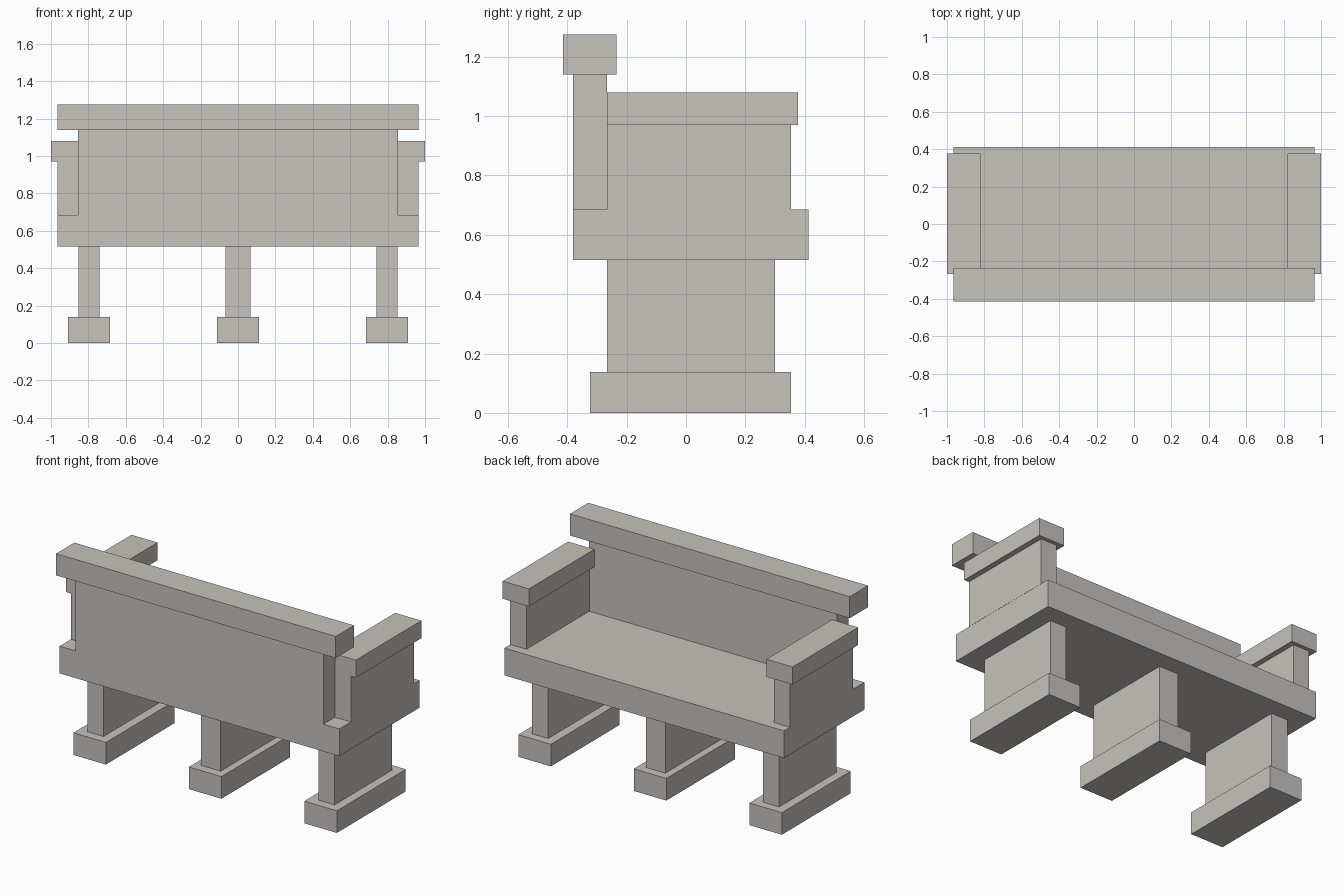
import bpy
import bmesh
from mathutils import Vector

default = bpy.data.objects.get("Cube")
if default:
    bpy.data.objects.remove(default, do_unlink=True)

stone = bpy.data.materials.new("warm grey stone")
stone.use_nodes = True
colour = (0.57, 0.54, 0.51, 1)
stone.diffuse_color = colour
stone.node_tree.nodes["Principled BSDF"].inputs["Base Color"].default_value = colour


def block(name, x, y, z):
    """Box spanning the given (low, high) ranges."""
    low, high = Vector((x[0], y[0], z[0])), Vector((x[1], y[1], z[1]))
    bm = bmesh.new()
    bmesh.ops.create_cube(bm, size=1)
    bmesh.ops.scale(bm, vec=high - low, verts=bm.verts)
    bmesh.ops.translate(bm, vec=(low + high) / 2, verts=bm.verts)
    mesh = bpy.data.meshes.new(name)
    bm.to_mesh(mesh)
    bm.free()
    mesh.materials.append(stone)
    obj = bpy.data.objects.new(name, mesh)
    bpy.context.collection.objects.link(obj)


def around(centre, width):
    return centre - width / 2, centre + width / 2


# Heights where the parts meet
foot_top, seat_bottom, seat_top = 0.138, 0.515, 0.685
arm_bottom, arm_top = 0.97, 1.08
back_top, rail_top = 1.14, 1.275
back_inner = -0.267

# Seat slab, backrest and top rail
block("seat", around(0, 1.93), (-0.38, 0.412), (seat_bottom, seat_top))
block("backrest", around(0, 1.71), (-0.38, back_inner), (seat_top, back_top))
block("top_rail", around(0, 1.93), (-0.415, -0.235), (back_top, rail_top))

# Arm panels with overhanging caps
for side, sign in (("left", 1), ("right", -1)):
    centre = sign * 0.91
    block(side + "_arm_panel", around(centre, 0.112), (back_inner, 0.354), (seat_top, arm_bottom))
    block(side + "_armrest", around(centre, 0.18), (back_inner, 0.378), (arm_bottom, arm_top))

# Three legs on wider feet, the middle one thicker
for side, centre, width in (("left", 0.797, 0.112), ("middle", 0, 0.134), ("right", -0.797, 0.112)):
    block(side + "_leg", around(centre, width), (back_inner, 0.3), (foot_top, seat_bottom))
    block(side + "_foot", around(centre, 0.225), (-0.324, 0.354), (0, foot_top))
